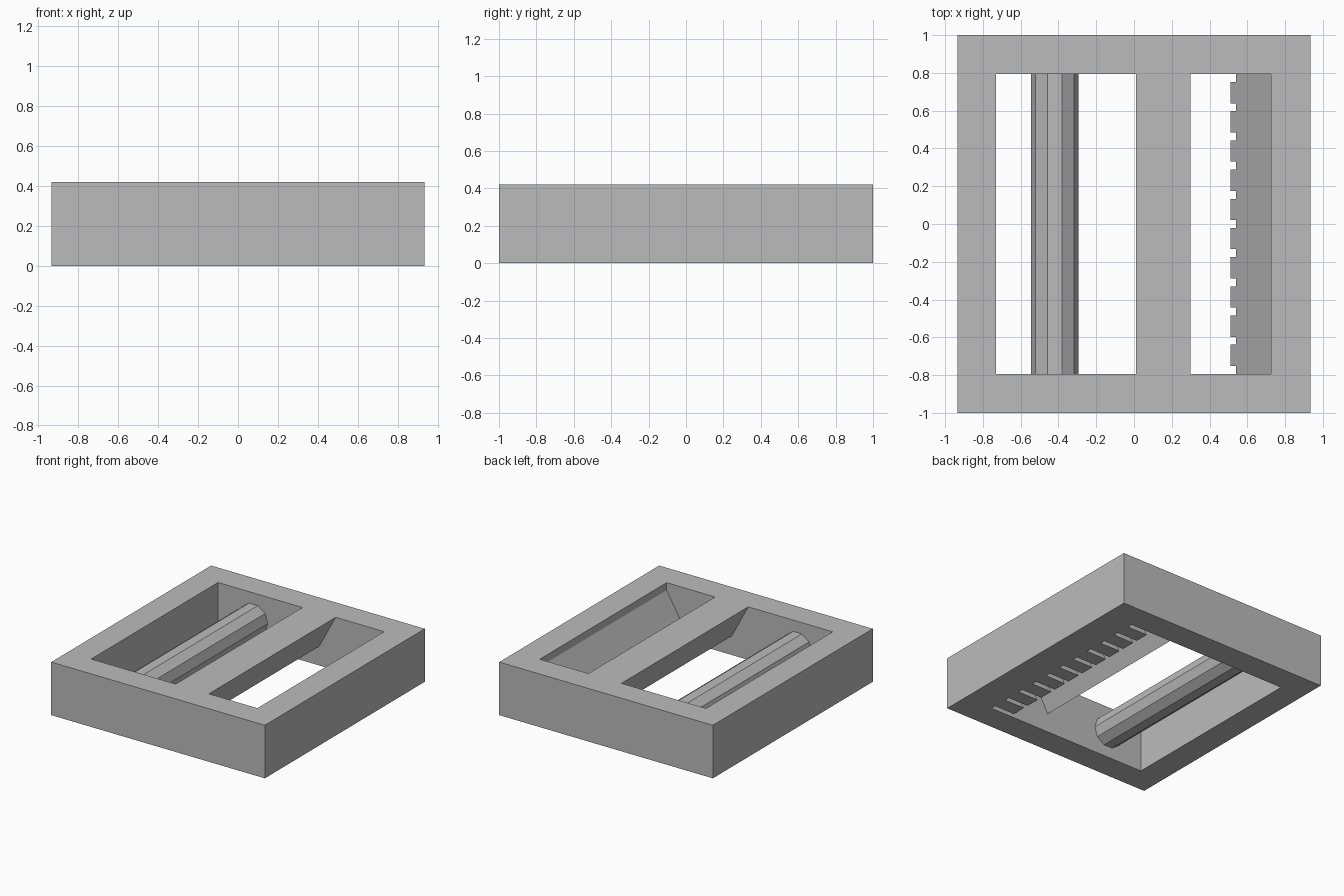
import bpy
import bmesh
import math

cube = bpy.data.objects.get("Cube")
if cube:
    bpy.data.objects.remove(cube, do_unlink=True)

HALF_X, HALF_Y, HEIGHT = 0.935, 1.0, 0.42
INNER_Y = 0.793

grey = bpy.data.materials.new("plain_grey")
grey.use_nodes = True
colour = (0.5, 0.5, 0.5, 1)
grey.diffuse_color = colour
grey.node_tree.nodes["Principled BSDF"].inputs["Base Color"].default_value = colour


def add_prism(bm, profile, y0, y1):
    """Extrude an (x, z) profile along y."""
    face = bm.faces.new([bm.verts.new((x, y0, z)) for x, z in profile])
    result = bmesh.ops.extrude_face_region(bm, geom=[face])
    moved = [g for g in result["geom"] if isinstance(g, bmesh.types.BMVert)]
    bmesh.ops.translate(bm, verts=moved, vec=(0, y1 - y0, 0))


def rectangle(x0, x1, z0, z1):
    return [(x0, z0), (x1, z0), (x1, z1), (x0, z1)]


def make_object(name, prisms):
    bm = bmesh.new()
    for profile, y0, y1 in prisms:
        add_prism(bm, profile, y0, y1)
    bmesh.ops.recalc_face_normals(bm, faces=bm.faces)
    mesh = bpy.data.meshes.new(name)
    bm.to_mesh(mesh)
    bm.free()
    mesh.materials.append(grey)
    obj = bpy.data.objects.new(name, mesh)
    bpy.context.collection.objects.link(obj)
    return obj


def cut(target, cutter):
    cutter.hide_render = True
    mod = target.modifiers.new("cut", "BOOLEAN")
    mod.operation = "DIFFERENCE"
    mod.solver = "EXACT"
    mod.object = cutter
    bpy.context.view_layer.objects.active = target
    bpy.ops.object.modifier_apply(modifier=mod.name)
    bpy.data.objects.remove(cutter, do_unlink=True)


# Outer frame block
frame = make_object("buckle_frame", [
    (rectangle(-HALF_X, HALF_X, 0, HEIGHT), -HALF_Y, HALF_Y)])

# Opening: leaves a wedge-shaped centre bar and a sloped wall on the left
opening = [(-0.73, -0.1), (-0.73, 0.5), (0.01, 0.5), (0.01, HEIGHT),
           (0.155, 0.15), (0.30, HEIGHT), (0.30, 0.5), (0.725, 0.5),
           (0.725, 0.36), (0.51, 0), (0.51, -0.1)]
cut(frame, make_object("opening_cutter", [(opening, -INNER_Y, INNER_Y)]))

# Row of grip notches under the lip of the sloped wall
notch = rectangle(0.45, 0.69, -0.1, 0.05)
pitch, half_width = 0.1545, 0.021
cut(frame, make_object("notch_cutter", [
    (notch, i * pitch - half_width, i * pitch + half_width)
    for i in range(-5, 6)]))

# Ten-sided strap rod, set slightly into the end walls
radius, sides = 0.126, 10
ring = [(-0.42 + radius * math.cos(math.tau * i / sides),
         HEIGHT / 2 + radius * math.sin(math.tau * i / sides))
        for i in range(sides)]
make_object("strap_rod", [(ring, -INNER_Y - 0.01, INNER_Y + 0.01)])
